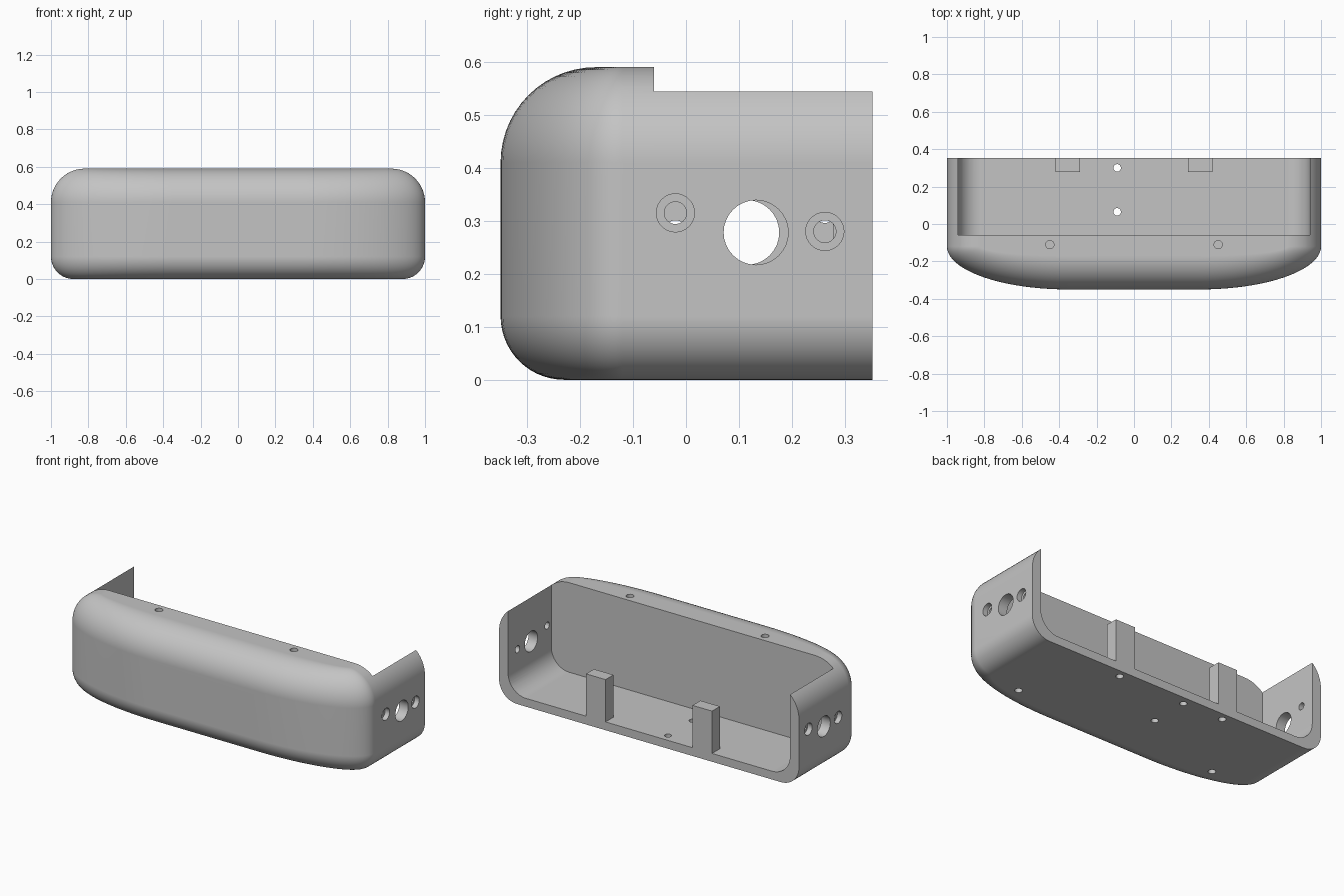
import bpy, bmesh
from math import pi, sin, cos
from mathutils import Matrix, Vector

if "Cube" in bpy.data.objects:
    bpy.data.objects.remove(bpy.data.objects["Cube"], do_unlink=True)

TOP, R_TOP, R_BOT = 0.59, 0.18, 0.12
BACK, WALL_Y, INNER_X, FLOOR = 0.352, -0.06, 0.94, 0.05

grey = bpy.data.materials.new("plain grey")
grey.use_nodes = True
grey.diffuse_color = (0.55, 0.55, 0.55, 1)
grey.node_tree.nodes["Principled BSDF"].inputs["Base Color"].default_value = (0.55, 0.55, 0.55, 1)


def make_object(name, bm):
    bmesh.ops.recalc_face_normals(bm, faces=bm.faces)
    mesh = bpy.data.meshes.new(name)
    bm.to_mesh(mesh)
    bm.free()
    mesh.materials.append(grey)
    obj = bpy.data.objects.new(name, mesh)
    bpy.context.scene.collection.objects.link(obj)
    return obj


def loft(name, rings):
    """Skin a stack of equal rings and cap both ends."""
    bm = bmesh.new()
    loops = [[bm.verts.new(p) for p in ring] for ring in rings]
    n = len(loops[0])
    for a, b in zip(loops, loops[1:]):
        for i in range(n):
            j = (i + 1) % n
            bm.faces.new((a[i], a[j], b[j], b[i]))
    bm.faces.new(loops[0])
    bm.faces.new(loops[-1])
    return make_object(name, bm)


def box(name, lo, hi):
    bm = bmesh.new()
    bmesh.ops.create_cube(bm, size=1)
    lo, hi = Vector(lo), Vector(hi)
    for v in bm.verts:
        v.co = (lo + hi) / 2 + v.co * (hi - lo)
    return make_object(name, bm)


def rod(centre, radius, depth, axis):
    bm = bmesh.new()
    turn = Matrix.Rotation(pi / 2, 4, 'Y') if axis == 'X' else Matrix()
    bmesh.ops.create_cone(bm, cap_ends=True, segments=32, radius1=radius, radius2=radius,
                          depth=depth, matrix=Matrix.Translation(centre) @ turn)
    return make_object("hole_cutter", bm)


def cut(target, cutter):
    mod = target.modifiers.new("cut", 'BOOLEAN')
    mod.operation = 'DIFFERENCE'
    mod.solver = 'EXACT'
    mod.object = cutter
    bpy.context.view_layer.objects.active = target
    bpy.ops.object.modifier_apply(modifier=mod.name)
    bpy.data.objects.remove(cutter, do_unlink=True)


def plan(z, inset, steps=24):
    """Plan outline: straight back and sides, elliptical front corners."""
    cx, cy, a, b = 0.35, -0.12, 0.65 - inset, 0.23 - inset
    half = [(cx + a * cos(t), cy - b * sin(t))
            for t in (pi / 2 * i / steps for i in range(steps + 1))]
    half.insert(0, (1 - inset, BACK))
    return [(x, y, z) for x, y in half] + [(-x, y, z) for x, y in reversed(half)]


# Rounded outer body, with edge fillets at bottom and top
quarter = [pi / 2 * i / 14 for i in range(15)]
levels = [(R_BOT * (1 - cos(t)), R_BOT * (1 - sin(t))) for t in quarter]
levels += [(TOP - R_TOP * (1 - sin(t)), R_TOP * (1 - cos(t))) for t in quarter]
body = loft("housing", [plan(z, d) for z, d in levels])

# Open cavity with rounded lower corners
r = 0.12
side = [(INNER_X, 0.8)] + [(INNER_X - r + r * cos(t), FLOOR + r - r * sin(t)) for t in quarter]
profile = side + [(-x, z) for x, z in reversed(side)]
cut(body, loft("cavity_cutter", [[(x, y, z) for x, z in profile] for y in (WALL_Y, 0.6)]))

# Side wall openings: one large port and two counterbored holes per side
for sx, port_y, bores in ((1, 0.132, ((-0.02, 0.315), (0.262, 0.28))),
                          (-1, 0.115, ((-0.02, 0.28), (0.262, 0.317)))):
    cut(body, rod((sx * 0.97, port_y, 0.278), 0.061, 0.2, 'X'))
    for y, z in bores:
        cut(body, rod((sx * 1.02, y, z), 0.036, 0.1, 'X'))
        cut(body, rod((sx * 0.97, y, z), 0.021, 0.2, 'X'))

# Screw holes in the top edge, underside and floor
for sx in (1, -1):
    cut(body, rod((sx * 0.45, -0.11, TOP), 0.022, 0.16, 'Z'))
    cut(body, rod((sx * 0.67, -0.155, 0), 0.021, 0.16, 'Z'))
    cut(body, rod((sx * 0.355, 0.305, 0), 0.021, 0.16, 'Z'))
for y in (0.3, 0.065):
    cut(body, rod((-0.09, y, 0), 0.02, 0.2, 'Z'))

# Smooth fillets, crisp edges
bpy.ops.object.select_all(action='DESELECT')
body.select_set(True)
bpy.context.view_layer.objects.active = body
bpy.ops.object.shade_smooth_by_angle(angle=pi / 6)
weighted = body.modifiers.new("weighted normals", 'WEIGHTED_NORMAL')
weighted.keep_sharp = True

# Mounting posts at the rear edge of the floor
for name, sx in (("left_post", 1), ("right_post", -1)):
    x = sx * 0.355
    box(name, (x - 0.065, 0.277, FLOOR), (x + 0.065, BACK, 0.305))
